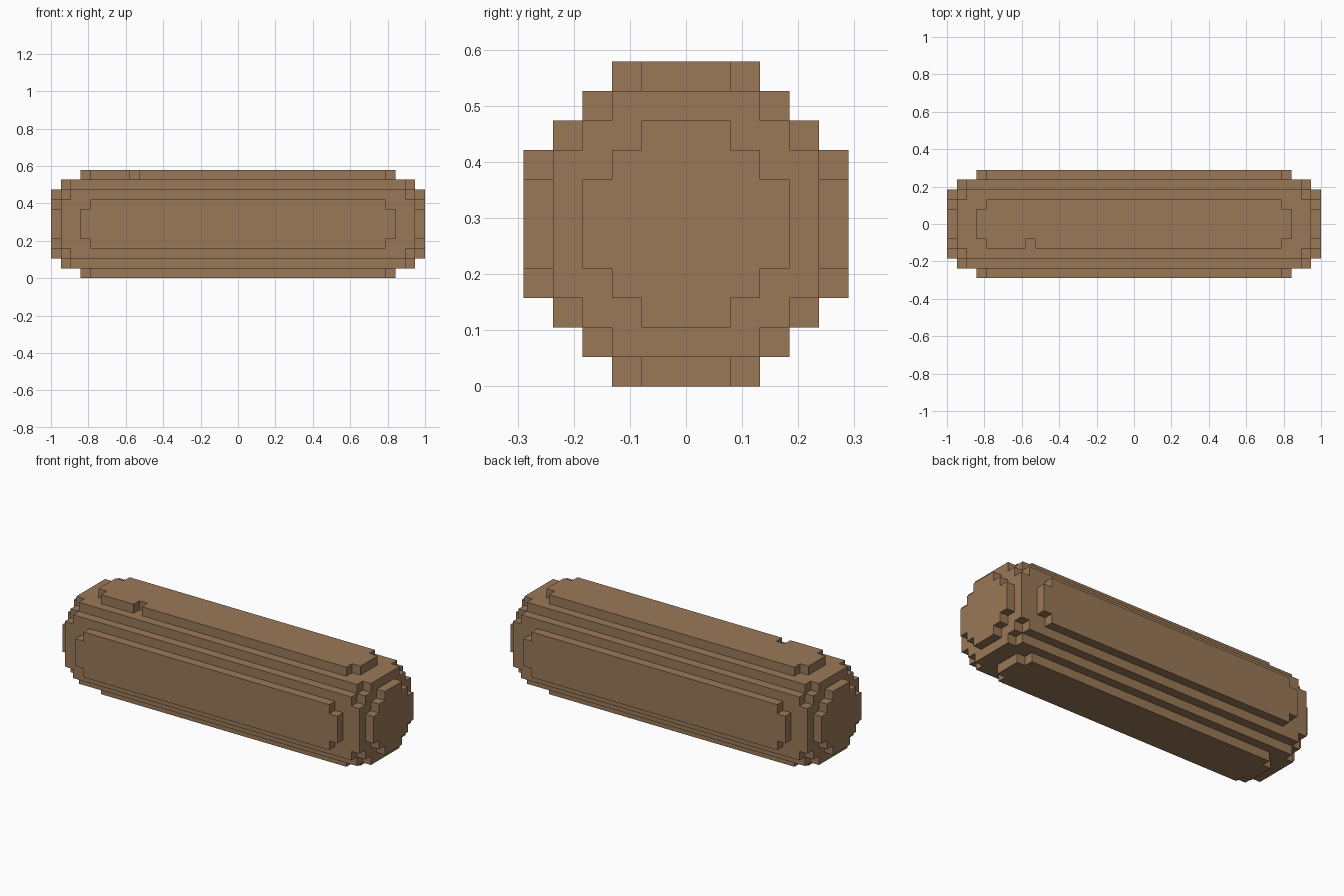
import bpy
import bmesh
from mathutils import Vector

cube = bpy.data.objects.get("Cube")
if cube:
    bpy.data.objects.remove(cube, do_unlink=True)

LENGTH, WIDTH = 38, 11
UNIT = 2 / LENGTH
MID = WIDTH // 2
# Rounding limits from the end inward: largest offset, offset sum, sum plus largest
LIMITS = [(3, 4, 9), (4, 6, 10), (4, 7, 11), (5, 7, 11), (5, 7, 12)]
NOTCH = (8, 3, 10)


def solid(i, j, k):
    """True where the stepped log fills a grid block."""
    if not 0 <= i < LENGTH or (i, j, k) == NOTCH:
        return False
    big, total, corner = LIMITS[min(i, LENGTH - 1 - i, len(LIMITS) - 1)]
    a, b = abs(j - MID), abs(k - MID)
    high = max(a, b)
    return high <= big and a + b <= total and a + b + high <= corner


def add_side(bm, cell, axis, sign):
    """Add one outward square on the given side of a block."""
    centre = Vector(cell)
    normal, u, v = Vector(), Vector(), Vector()
    normal[axis] = sign / 2
    u[(axis + 1) % 3] = sign / 2
    v[(axis + 2) % 3] = 1 / 2
    offset = Vector((LENGTH - 1, WIDTH - 1, -1)) / 2
    corners = [(centre + normal + p - offset) * UNIT
               for p in (-u - v, u - v, u + v, v - u)]
    bm.faces.new([bm.verts.new(c) for c in corners])


# Exposed sides of the stepped body
bm = bmesh.new()
for i in range(LENGTH):
    for j in range(WIDTH):
        for k in range(WIDTH):
            if not solid(i, j, k):
                continue
            for axis in range(3):
                for sign in (-1, 1):
                    near = [i, j, k]
                    near[axis] += sign
                    if not solid(*near):
                        add_side(bm, (i, j, k), axis, sign)

# Join the squares into broad flat panels
bmesh.ops.remove_doubles(bm, verts=bm.verts[:], dist=UNIT / 100)
bmesh.ops.dissolve_limit(bm, angle_limit=0.01, verts=bm.verts[:], edges=bm.edges[:])
mesh = bpy.data.meshes.new("log_body")
bm.to_mesh(mesh)
bm.free()
log = bpy.data.objects.new("log_body", mesh)
bpy.context.collection.objects.link(log)

# Wood colour
wood = bpy.data.materials.new("brown_wood")
wood.use_nodes = True
colour = (0.32, 0.19, 0.098, 1)
wood.diffuse_color = colour
wood.node_tree.nodes["Principled BSDF"].inputs["Base Color"].default_value = colour
mesh.materials.append(wood)
